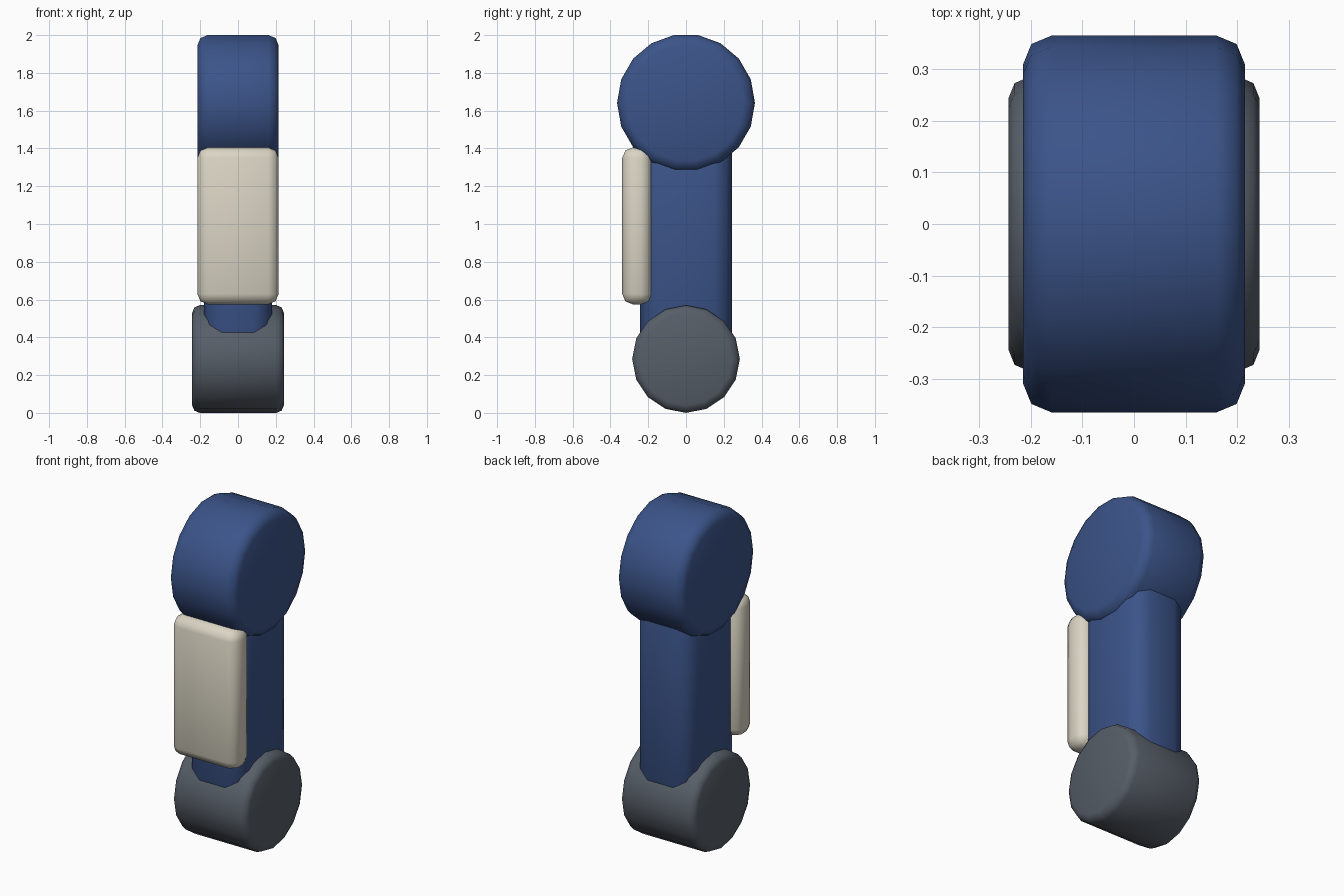
import bpy, math
from mathutils import Matrix

if "Cube" in bpy.data.objects:
    bpy.data.objects.remove(bpy.data.objects["Cube"])


def material(name, colour):
    m = bpy.data.materials.new(name)
    m.diffuse_color = (*colour, 1)
    m.use_nodes = True
    m.node_tree.nodes["Principled BSDF"].inputs["Base Color"].default_value = m.diffuse_color
    return m


BLUE = material("navy blue", (0.044, 0.088, 0.25))
GREY = material("slate grey", (0.095, 0.112, 0.138))
CREAM = material("warm cream", (0.70, 0.66, 0.55))


def finish(obj, name, mat, bevel, segments=2):
    """Name, colour, round the rims and smooth a part."""
    obj.name = obj.data.name = name
    obj.data.materials.append(mat)
    mod = obj.modifiers.new("rounded_edges", 'BEVEL')
    mod.width = bevel
    mod.segments = segments
    mod.limit_method = 'ANGLE'
    mod.angle_limit = math.radians(40)
    bpy.ops.object.modifier_apply(modifier=mod.name)
    bpy.ops.object.shade_smooth_by_angle(angle=math.radians(50))


def drum(name, mat, sides, radius, width, z, bevel):
    """Cylinder lying along x with a corner pointing to +y."""
    bpy.ops.mesh.primitive_cylinder_add(vertices=sides, radius=radius, depth=width)
    obj = bpy.context.object
    obj.data.transform(Matrix.Rotation(math.pi / 2, 4, 'Y'))
    obj.location.z = z
    finish(obj, name, mat, bevel)


def block(name, mat, size, centre, bevel, segments=2):
    bpy.ops.mesh.primitive_cube_add(size=1, location=centre)
    obj = bpy.context.object
    obj.data.transform(Matrix.Diagonal((*size, 1)))
    finish(obj, name, mat, bevel, segments)


# Joints at both ends
drum("upper_joint", BLUE, 18, 0.365, 0.43, 1.641, 0.055)
drum("lower_joint", GREY, 16, 0.285, 0.486, 0.285, 0.04)

# Limb between the joints
block("limb", BLUE, (0.36, 0.485, 1.30), (0, 0, 0.95), 0.095)

# Raised plate on the front
block("front_plate", CREAM, (0.43, 0.155, 0.83), (0, -0.26, 0.99), 0.055)
